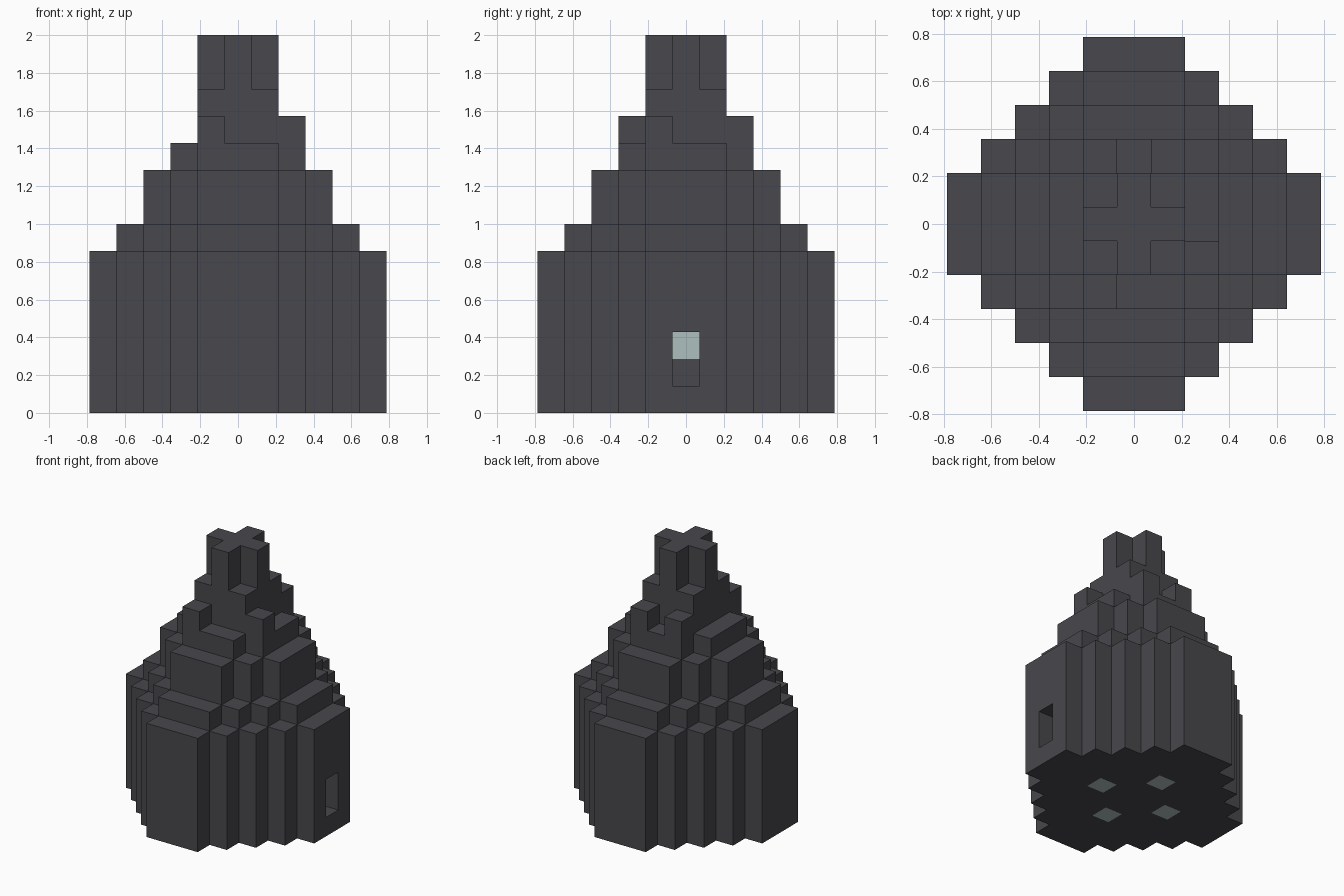
import bpy
import bmesh

U = 1 / 7  # edge length of one block

if "Cube" in bpy.data.objects:
    bpy.data.objects.remove(bpy.data.objects["Cube"])


def material(name, colour):
    mat = bpy.data.materials.new(name)
    mat.use_nodes = True
    mat.diffuse_color = (*colour, 1)
    mat.node_tree.nodes["Principled BSDF"].inputs["Base Color"].default_value = (*colour, 1)
    return mat


stone = material("dark stone", (0.065, 0.064, 0.073))
glow = material("pale lamp", (0.42, 0.53, 0.51))


def prism(name, outline, low, high, mat):
    """Extrude a flat outline, given in blocks, from low to high."""
    bm = bmesh.new()
    face = bm.faces.new([bm.verts.new((x * U, y * U, low * U)) for x, y in outline])
    top = bmesh.ops.extrude_face_region(bm, geom=[face])["geom"]
    verts = [v for v in top if isinstance(v, bmesh.types.BMVert)]
    bmesh.ops.translate(bm, verts=verts, vec=(0, 0, (high - low) * U))
    bmesh.ops.recalc_face_normals(bm, faces=bm.faces)
    mesh = bpy.data.meshes.new(name)
    bm.to_mesh(mesh)
    bm.free()
    mesh.materials.append(mat)
    obj = bpy.data.objects.new(name, mesh)
    bpy.context.collection.objects.link(obj)
    return obj


def stepped(n, slack=1):
    """Stepped diamond outline reaching n blocks out from the centre block."""
    side = []
    for y in range(n, -n - 1, -1):
        x = min(n, n + slack - abs(y)) + 0.5
        if side and side[-1][0] == x:
            side.pop()
        else:
            side.append((x, y + 0.5))
        side.append((x, y - 0.5))
    return side + [(-x, y) for x, y in reversed(side)]


def block(name, x, y, low, high, mat, depth=1):
    a, b = x - depth / 2, x + depth / 2
    c, d = y - 0.5, y + 0.5
    return prism(name, [(a, c), (b, c), (b, d), (a, d)], low, high, mat)


def cut(target, cutter):
    mod = target.modifiers.new(cutter.name, "BOOLEAN")
    mod.operation = "DIFFERENCE"
    mod.solver = "EXACT"
    mod.object = cutter
    bpy.context.view_layer.objects.active = target
    bpy.ops.object.modifier_apply(modifier=mod.name)
    bpy.data.objects.remove(cutter)


# Hollow base with a doorway on the +x side
base = prism("base_wall", stepped(5), 0, 6, stone)
cut(base, prism("room_cutter", stepped(4), 1, 5, stone))
cut(base, block("door_cutter", 5, 0, 1, 3, stone, depth=2))

# Lamps set through the floor
for i, (x, y) in enumerate([(2, 0), (0, 2), (-2, 0), (0, -2)]):
    cut(base, block("lamp_cutter", x, y, -1, 2, stone))
    block(f"floor_lamp_{i + 1}", x, y, 0, 1, glow)

# Lamp on a pedestal, seen through the doorway
block("pedestal", 0, 0, 1, 2, stone)
block("pedestal_lamp", 0, 0, 2, 3, glow)

# Stepped roof and spire
prism("lower_roof", stepped(4), 6, 7, stone)
prism("middle_roof", stepped(3), 7, 9, stone)
prism("upper_roof", stepped(2), 9, 10, stone)
prism("spire_core", stepped(1), 10, 12, stone)
prism("spire_cross", stepped(1, slack=0), 12, 14, stone)

# Uneven blocks standing around the spire
for i, (x, y) in enumerate([(-1, -2), (2, -1), (1, 2), (-1, 2)]):
    block(f"roof_block_{i + 1}", x, y, 10, 11, stone)
